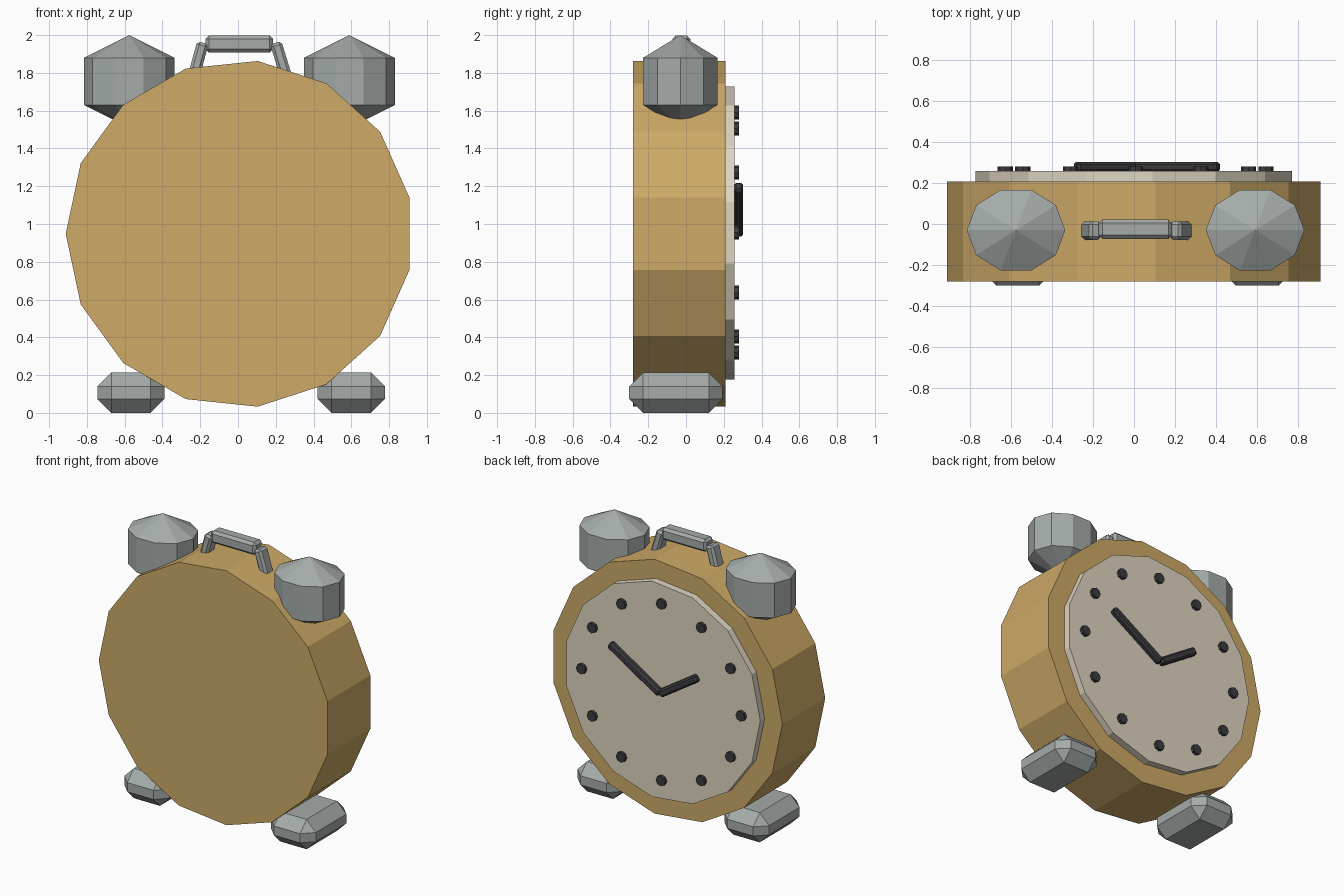
import bpy, bmesh
from math import sin, cos, pi
from mathutils import Matrix, Vector

cube = bpy.data.objects.get("Cube")
if cube:
    bpy.data.objects.remove(cube, do_unlink=True)


def material(name, rgb):
    m = bpy.data.materials.new(name)
    m.use_nodes = True
    m.diffuse_color = (*rgb, 1)
    m.node_tree.nodes["Principled BSDF"].inputs["Base Color"].default_value = (*rgb, 1)
    return m


GOLD = material("gold", (0.61, 0.40, 0.135))
CREAM = material("cream", (0.73, 0.66, 0.53))
STEEL = material("steel", (0.376, 0.41, 0.395))
BLACK = material("black", (0.045, 0.045, 0.05))


def finish(name, bm, mat):
    bmesh.ops.recalc_face_normals(bm, faces=bm.faces)
    mesh = bpy.data.meshes.new(name)
    bm.to_mesh(mesh)
    bm.free()
    mesh.materials.append(mat)
    obj = bpy.data.objects.new(name, mesh)
    bpy.context.collection.objects.link(obj)
    return obj


def disc(name, x, z, radius, y0, y1, sides, mat):
    """Flat-sided disc facing along y, with one corner pointing to -x."""
    bm = bmesh.new()
    ring = [bm.verts.new((x - radius * cos(2 * pi * i / sides), y0,
                          z + radius * sin(2 * pi * i / sides))) for i in range(sides)]
    face = bm.faces.new(ring)
    new = bmesh.ops.extrude_face_region(bm, geom=[face])["geom"]
    bmesh.ops.translate(bm, verts=[v for v in new if isinstance(v, bmesh.types.BMVert)],
                        vec=(0, y1 - y0, 0))
    bm.faces.ensure_lookup_table()
    # close the starting side again if the extrusion consumed it
    edges = [e for e in bm.edges if e.is_boundary]
    if edges:
        bmesh.ops.holes_fill(bm, edges=edges)
    return finish(name, bm, mat)


def box(name, matrix, size, chamfer, mat):
    """Chamfered block placed by a matrix."""
    bm = bmesh.new()
    bmesh.ops.create_cube(bm, size=1)
    bmesh.ops.scale(bm, verts=bm.verts, vec=size)
    bmesh.ops.bevel(bm, geom=list(bm.edges), offset=chamfer, segments=1, affect='EDGES')
    bm.transform(matrix)
    return finish(name, bm, mat)


def bar(name, start, end, y, width, depth, chamfer, mat):
    """Chamfered bar between two (x, z) points."""
    a, b = (Vector((p[0], y, p[1])) for p in (start, end))
    along = (b - a).normalized()
    side = Vector((0, 1, 0))
    up = along.cross(side)
    rot = Matrix((along, side, up)).transposed().to_4x4()
    size = ((b - a).length, depth, width)
    return box(name, Matrix.Translation((a + b) / 2) @ rot, size, chamfer, mat)


def bell(name, x):
    """Ten-sided drum with a shallow cone at each end."""
    sides, rx, ry, y = 10, 0.24, 0.207, -0.03
    bm = bmesh.new()
    low, high = [[bm.verts.new((x + rx * cos(2 * pi * i / sides),
                                y + ry * sin(2 * pi * i / sides), z))
                  for i in range(sides)] for z in (1.63, 1.88)]
    tip, base = bm.verts.new((x, y, 2.0)), bm.verts.new((x, y, 1.51))
    for i in range(sides):
        j = (i + 1) % sides
        bm.faces.new((low[i], low[j], high[j], high[i]))
        bm.faces.new((high[i], high[j], tip))
        bm.faces.new((low[j], low[i], base))
    return finish(name, bm, STEEL)


# Case and dial
CX, CZ = 0.008, 0.948
disc("case", CX, CZ, 0.92, -0.28, 0.208, 15, GOLD)
disc("dial", CX, CZ + 0.005, 0.78, 0.2, 0.258, 15, CREAM)

# Hour markers
for h in range(12):
    a = h * pi / 6
    disc(f"hour_marker_{h + 1}", CX + 0.635 * sin(a), CZ + 0.007 + 0.635 * cos(a),
         0.037, 0.25, 0.28, 8, BLACK)

# Hands
centre = (CX, CZ + 0.002)
bar("minute_hand", centre, (0.41, 1.2), 0.278, 0.055, 0.05, 0.012, BLACK)
bar("hour_hand", centre, (-0.285, 1.14), 0.278, 0.055, 0.05, 0.012, BLACK)

# Bells and feet
for side, bell_x, foot_x in (("right", -0.575, -0.567), ("left", 0.59, 0.6)):
    bell(f"{side}_bell", bell_x)
    box(f"{side}_foot", Matrix.Translation((foot_x, -0.053, 0.107)),
        (0.356, 0.495, 0.214), 0.074, STEEL)

# Carrying handle
bar("handle_grip", (-0.172, 1.953), (0.185, 1.953), -0.025, 0.09, 0.095, 0.018, STEEL)
bar("handle_right_post", (-0.235, 1.78), (-0.186, 1.96), -0.032, 0.062, 0.09, 0.015, STEEL)
bar("handle_left_post", (0.255, 1.78), (0.2, 1.96), -0.032, 0.062, 0.09, 0.015, STEEL)
